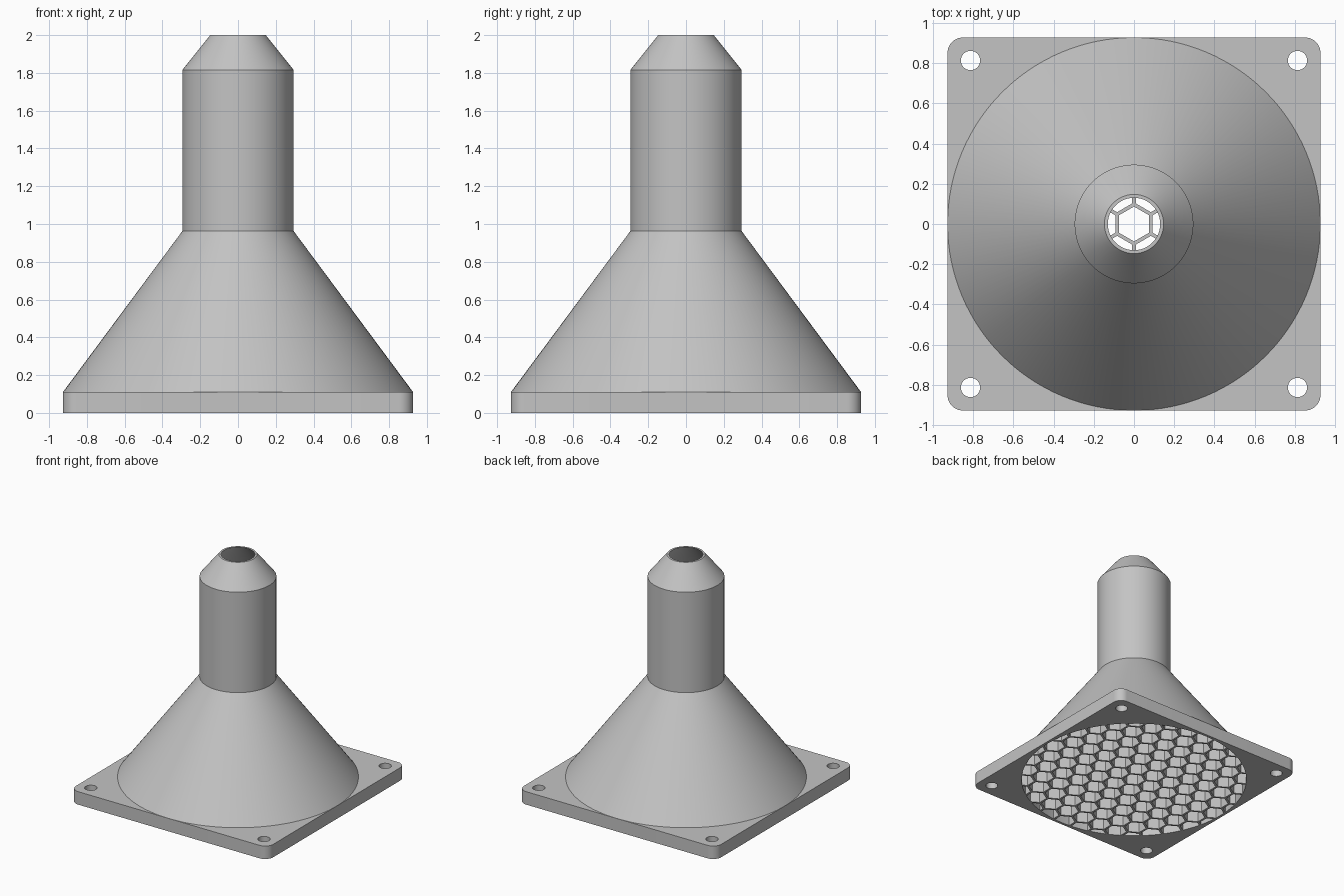
import bpy, bmesh, math
from mathutils import Vector

cube = bpy.data.objects.get("Cube")
if cube:
    bpy.data.objects.remove(cube, do_unlink=True)

HALF = 0.927       # half width of the flange
THICK = 0.11       # flange thickness
BORE = 0.905       # radius of the flange opening
SEGMENTS = 128

grey = bpy.data.materials.new("plain grey")
grey.use_nodes = True
colour = (0.55, 0.55, 0.55, 1)
grey.diffuse_color = colour
grey.node_tree.nodes["Principled BSDF"].inputs["Base Color"].default_value = colour


def arc(cx, cy, radius, start, sweep, steps):
    return [(cx + radius * math.cos(start + sweep * i / steps),
             cy + radius * math.sin(start + sweep * i / steps)) for i in range(steps)]


def circle(cx, cy, radius, steps, start=0):
    return arc(cx, cy, radius, start, math.tau, steps)


def select_only(obj):
    bpy.ops.object.select_all(action='DESELECT')
    obj.select_set(True)
    bpy.context.view_layer.objects.active = obj


def mesh_object(name, bm):
    bmesh.ops.recalc_face_normals(bm, faces=bm.faces)
    mesh = bpy.data.meshes.new(name)
    bm.to_mesh(mesh)
    bm.free()
    obj = bpy.data.objects.new(name, mesh)
    bpy.context.collection.objects.link(obj)
    mesh.materials.append(grey)
    return obj


def smooth(obj):
    select_only(obj)
    bpy.ops.object.shade_smooth_by_angle(angle=math.radians(25))


def add_prism(bm, outline, bottom, top):
    face = bm.faces.new([bm.verts.new((x, y, bottom)) for x, y in outline])
    moved = bmesh.ops.extrude_face_region(bm, geom=[face], use_keep_orig=True)["geom"]
    verts = [v for v in moved if isinstance(v, bmesh.types.BMVert)]
    bmesh.ops.translate(bm, verts=verts, vec=(0, 0, top - bottom))


# Square flange with rounded corners, screw holes and a round opening
corner = 0.075
inset = HALF - corner
outline = []
for quarter, (sx, sy) in enumerate([(1, 1), (-1, 1), (-1, -1), (1, -1)]):
    start = quarter * math.pi / 2
    outline += arc(sx * inset, sy * inset, corner, start, math.pi / 2, 12)
    outline.append((sx * inset + corner * math.cos(start + math.pi / 2),
                    sy * inset + corner * math.sin(start + math.pi / 2)))
loops = [outline, circle(0, 0, BORE, SEGMENTS)]
loops += [circle(sx * 0.813, sy * 0.813, 0.048, 32) for sx in (-1, 1) for sy in (-1, 1)]

curve = bpy.data.curves.new("flange", 'CURVE')
curve.dimensions = '2D'
curve.fill_mode = 'BOTH'
curve.extrude = THICK / 2
for loop in loops:
    spline = curve.splines.new('POLY')
    spline.points.add(len(loop) - 1)
    for point, (x, y) in zip(spline.points, loop):
        point.co = (x, y, 0, 1)
    spline.use_cyclic_u = True
flange = bpy.data.objects.new("flange", curve)
bpy.context.collection.objects.link(flange)
select_only(flange)
bpy.ops.object.convert(target='MESH')
flange = bpy.context.object
bm = bmesh.new()
bm.from_mesh(flange.data)
bmesh.ops.translate(bm, verts=bm.verts, vec=(0, 0, THICK / 2))
bmesh.ops.remove_doubles(bm, verts=bm.verts, dist=0.0001)
bmesh.ops.recalc_face_normals(bm, faces=bm.faces)
bm.to_mesh(flange.data)
bm.free()
flange.data.materials.clear()
flange.data.materials.append(grey)
smooth(flange)

# Hollow funnel, neck and tapered tip, lathed from one closed wall profile
outer = [(HALF, THICK), (0.295, 0.962), (0.295, 1.815), (0.147, 2.0)]
inner = [(0.130, 2.0), (0.276, 1.808), (0.276, 0.955), (BORE, THICK)]
profile = outer + inner
bm = bmesh.new()
rings = [[bm.verts.new((x, y, z)) for x, y in circle(0, 0, r, SEGMENTS)] for r, z in profile]
for a, b in zip(rings, rings[1:] + rings[:1]):
    for i in range(SEGMENTS):
        j = (i + 1) % SEGMENTS
        bm.faces.new((a[i], a[j], b[j], b[i]))
smooth(mesh_object("funnel", bm))

# Honeycomb grille: a disc with hexagonal cells cut through it
PITCH = 0.168
APOTHEM = 0.075
bm = bmesh.new()
add_prism(bm, circle(0, 0, BORE, SEGMENTS), 0, THICK)
grille = mesh_object("honeycomb_grille", bm)

bm = bmesh.new()
for row in range(-7, 8):
    for col in range(-7, 8):
        centre = Vector(((col + (row % 2) / 2) * PITCH, row * PITCH * math.sqrt(3) / 2))
        if centre.length < BORE + APOTHEM:
            cell = circle(centre.x, centre.y, APOTHEM / math.cos(math.pi / 6), 6, math.pi / 6)
            add_prism(bm, cell, -0.05, THICK + 0.05)
cutter = mesh_object("cell_cutter", bm)
cutter.hide_render = True

cut = grille.modifiers.new("cells", 'BOOLEAN')
cut.operation = 'DIFFERENCE'
cut.solver = 'EXACT'
cut.object = cutter
select_only(grille)
bpy.ops.object.modifier_apply(modifier=cut.name)
bpy.data.objects.remove(cutter, do_unlink=True)
smooth(grille)
